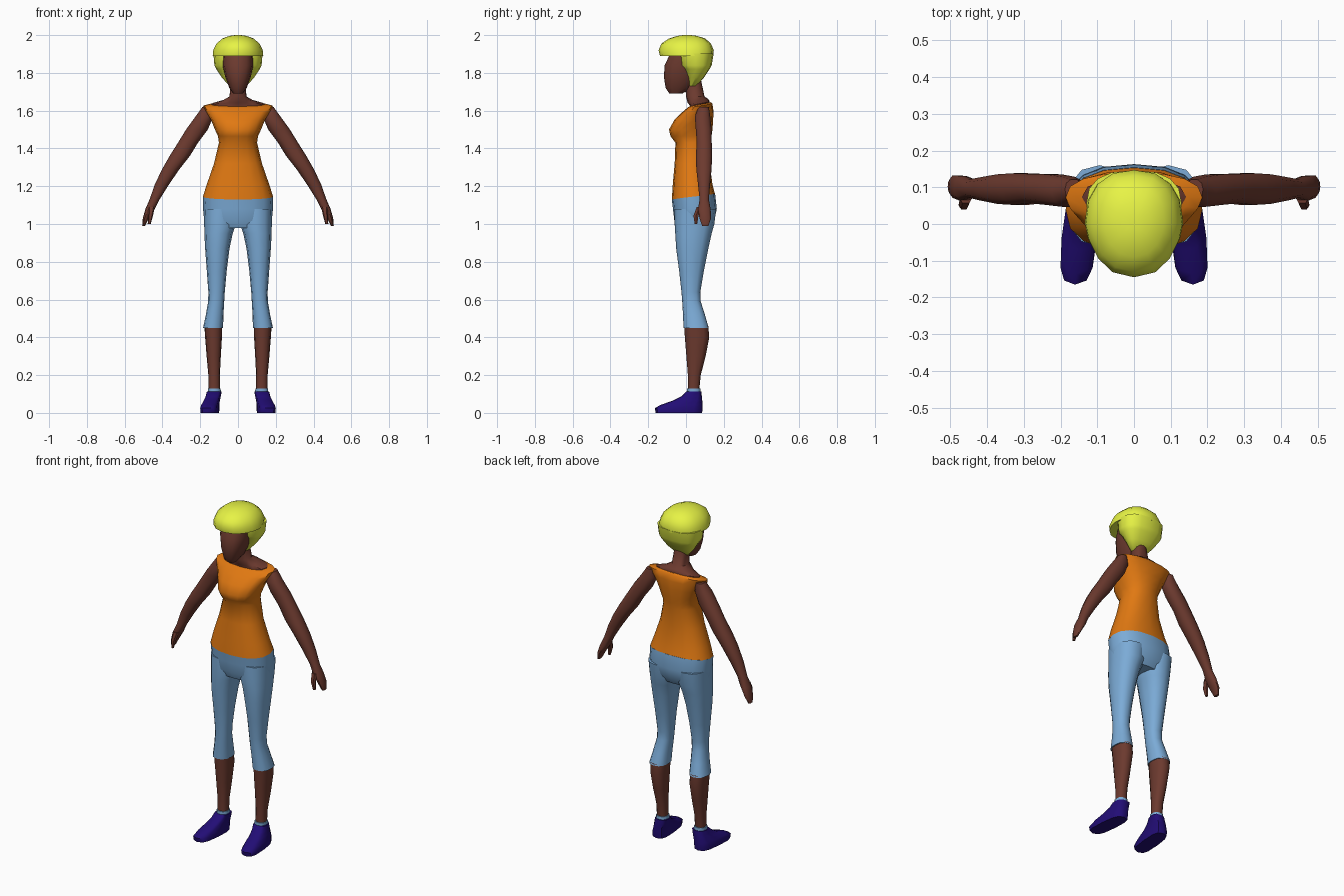
import bpy, bmesh
from math import sin, cos, pi, radians


def material(name, rgb):
    m = bpy.data.materials.new(name)
    m.diffuse_color = (*rgb, 1)
    return m


SKIN = material("skin", (0.15, 0.042, 0.028))
ORANGE = material("orange_cloth", (0.75, 0.19, 0.006))
BLUE = material("blue_cloth", (0.20, 0.41, 0.68))
HAIR = material("yellow_hair", (0.80, 0.90, 0.06))
NAVY = material("navy_shoe", (0.016, 0.004, 0.18))


def loft(name, mat, rings, mirror=False, sides=12, box=0.85, front=None, skew=0, dip=None):
    """Skin over horizontal rings (z, x0, x1, y0, y1).
    box < 1 squares the section, front > 1 makes its front half pointed,
    skew turns it sideways, dip = {ring index: front lowering}."""
    dip = dip or {}
    bm = bmesh.new()
    loops = []
    for i, (z, x0, x1, y0, y1) in enumerate(rings):
        loop = []
        for k in range(sides):
            a = 2 * pi * k / sides
            c, s = cos(a), sin(a)
            ey = front if (front and s < 0) else box
            px = abs(c) ** box * (1 if c > 0 else -1)
            py = abs(s) ** ey * (1 if s > 0 else -1)
            y = (y0 + y1) / 2 + py * (y1 - y0) / 2
            x = (x0 + x1) / 2 + px * (x1 - x0) / 2 + skew * (y - 0.04)
            loop.append(bm.verts.new((x, y, z + dip.get(i, 0) * s)))
        loops.append(loop)
    for a, b in zip(loops, loops[1:]):
        for k in range(sides):
            n = (k + 1) % sides
            bm.faces.new((a[k], a[n], b[n], b[k]))
    bm.faces.new(loops[0])
    bm.faces.new(loops[-1])
    bmesh.ops.recalc_face_normals(bm, faces=bm.faces)
    me = bpy.data.meshes.new(name)
    bm.to_mesh(me)
    bm.free()
    me.materials.append(mat)
    ob = bpy.data.objects.new(name, me)
    bpy.context.collection.objects.link(ob)
    bpy.ops.object.select_all(action='DESELECT')
    ob.select_set(True)
    bpy.context.view_layer.objects.active = ob
    bpy.ops.object.shade_smooth_by_angle(angle=radians(50))
    if mirror:
        ob.modifiers.new("mirror", 'MIRROR').use_mirror_merge = False
    return ob


def centred(rows):
    """(z, half width, y0, y1) rows to full rings."""
    return [(z, -w, w, y0, y1) for z, w, y0, y1 in rows]


# Sleeveless top with bust, waist and flared hem
loft("top", ORANGE, centred([
    (1.145, .186, -.075, .153), (1.21, .165, -.070, .140), (1.32, .127, -.060, .125),
    (1.43, .101, -.056, .130), (1.465, .106, -.082, .135), (1.50, .122, -.090, .140),
    (1.55, .142, -.062, .144), (1.595, .170, -.022, .145), (1.625, .186, .005, .140),
    (1.633, .152, .015, .132)]), sides=16, dip={0: .015, 7: .005, 8: .012, 9: .012})

# Shoulders and neck
loft("neck", SKIN, centred([
    (1.60, .14, .02, .12), (1.637, .142, .022, .125), (1.652, .085, .008, .118),
    (1.675, .045, .000, .098), (1.76, .038, -.005, .080)]),
    dip={1: .012, 2: .01})

# Face
loft("head", SKIN, centred([
    (1.69, .026, -.088, -.02), (1.72, .046, -.108, .03), (1.78, .068, -.117, .07),
    (1.84, .081, -.113, .09), (1.90, .083, -.085, .10)]))

# Bobbed hair: narrow nape, side locks, then the fringe stepping forward
loft("hair", HAIR, centred([
    (1.73, .045, .015, .055), (1.775, .085, .005, .095), (1.82, .115, -.015, .125),
    (1.84, .125, -.035, .136), (1.902, .130, -.040, .146)]), sides=16, box=.8)
loft("hair_crown", HAIR, centred([
    (1.89, .134, -.138, .145), (1.92, .131, -.145, .147), (1.955, .114, -.130, .132),
    (1.982, .083, -.090, .102), (1.996, .045, -.045, .058), (2.0, .015, -.015, .025)]),
    sides=16, front=1.25)

# Arms and hands
loft("arm", SKIN, [
    (1.62, .14, .188, .065, .122), (1.57, .13, .224, .045, .130), (1.50, .16, .275, .050, .137),
    (1.43, .212, .318, .055, .138), (1.36, .255, .362, .050, .140), (1.29, .31, .402, .053, .137),
    (1.21, .365, .440, .062, .129), (1.13, .415, .468, .071, .122), (1.08, .440, .490, .062, .132),
    (1.03, .472, .504, .070, .134), (.99, .492, .507, .085, .120)], mirror=True, sides=10)
loft("thumb", SKIN, [
    (1.09, .44, .475, .055, .09), (1.045, .45, .476, .038, .068), (1.0, .462, .478, .045, .06)],
    mirror=True, sides=6)

# Cropped trousers: hips and legs
loft("trouser_hips", BLUE, centred([
    (.98, .150, -.045, .125), (1.02, .179, -.062, .150), (1.08, .185, -.069, .163),
    (1.145, .186, -.075, .154)]), sides=16, dip={3: .015})
loft("trouser_leg", BLUE, [
    (1.08, .005, .182, -.060, .160), (1.00, .010, .179, -.060, .150), (.95, .028, .178, -.057, .136),
    (.87, .045, .174, -.052, .118), (.75, .060, .165, -.036, .094), (.64, .070, .157, -.024, .076),
    (.59, .073, .158, -.020, .078), (.52, .077, .170, -.016, .100), (.45, .079, .185, -.013, .120)],
    mirror=True)

# Lower legs
loft("lower_leg", SKIN, [
    (.46, .084, .178, -.010, .118), (.40, .085, .174, -.006, .123), (.30, .091, .166, .002, .104),
    (.20, .096, .157, .010, .078), (.12, .096, .156, .010, .070)], mirror=True)

# Sock cuffs
loft("sock", BLUE, [
    (.10, .090, .160, .004, .078), (.13, .092, .160, .004, .076)], mirror=True)

# Shoes, toes turned slightly outward
loft("shoe", NAVY, [
    (0, .096, .188, -.160, .085), (.025, .094, .190, -.165, .088), (.042, .095, .186, -.135, .087),
    (.065, .094, .178, -.070, .086), (.088, .090, .170, -.025, .084), (.113, .086, .165, .000, .081)],
    mirror=True, box=.65, skew=-.09)
